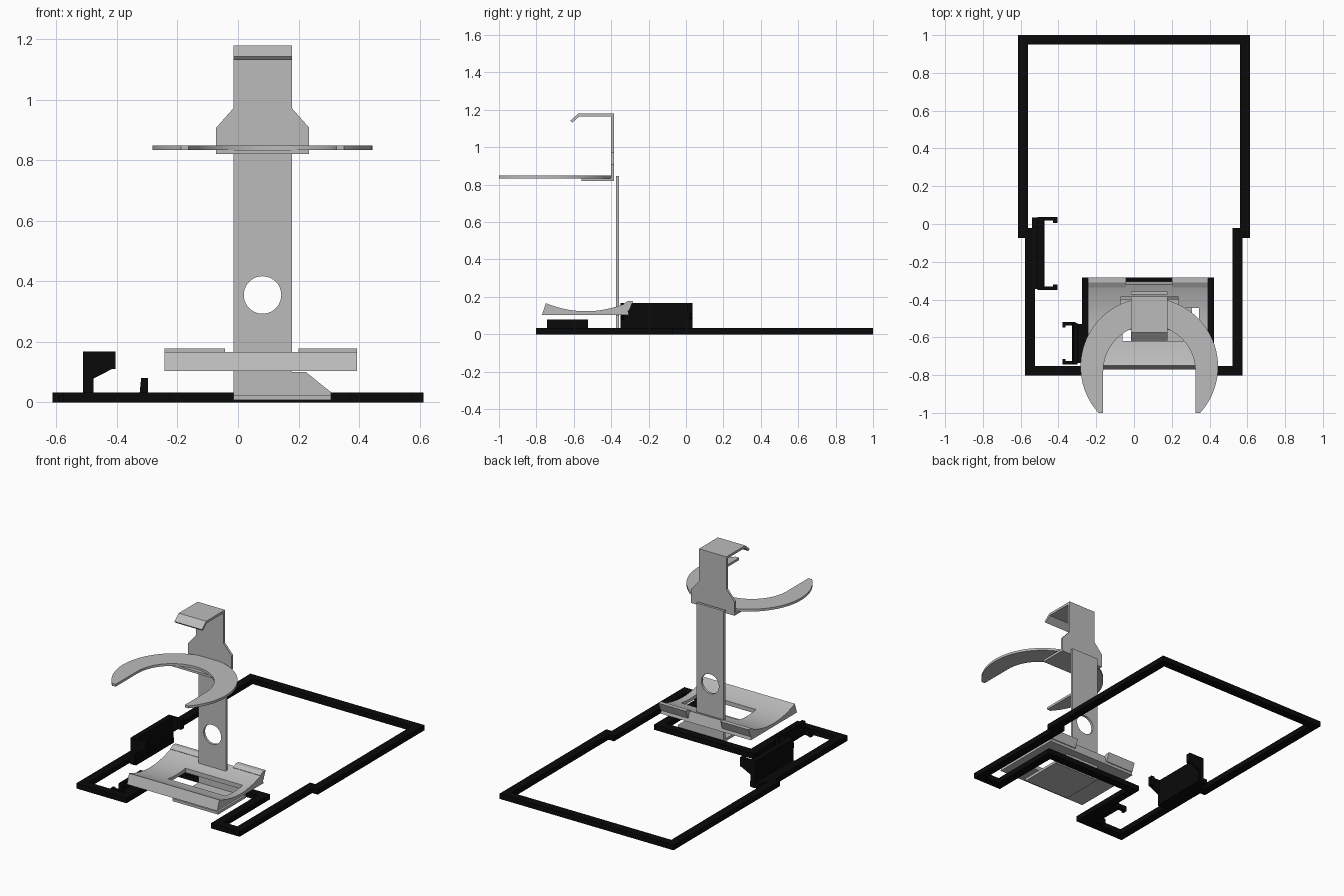
import bpy, bmesh, math
from mathutils import Vector

if "Cube" in bpy.data.objects:
    bpy.data.objects.remove(bpy.data.objects["Cube"])


def material(name, value):
    m = bpy.data.materials.new(name)
    m.diffuse_color = (value, value, value, 1)
    m.use_nodes = True
    m.node_tree.nodes["Principled BSDF"].inputs["Base Color"].default_value = m.diffuse_color
    return m


GREY = material("light grey metal", 0.5)
BLACK = material("matt black", 0.003)
X0, X1, CX = -0.015, 0.178, 0.081      # upright edges and centre


def finish(name, bm, mat):
    bmesh.ops.recalc_face_normals(bm, faces=bm.faces)
    me = bpy.data.meshes.new(name)
    bm.to_mesh(me)
    bm.free()
    me.materials.append(mat)
    ob = bpy.data.objects.new(name, me)
    bpy.context.collection.objects.link(ob)
    return ob


def prism(name, pts, axis, a, b, mat):
    """Extrude a 2D outline along an axis from a to b."""
    place = {"x": lambda p, t: (t, p[0], p[1]),
             "y": lambda p, t: (p[0], t, p[1]),
             "z": lambda p, t: (p[0], p[1], t)}[axis]
    bm = bmesh.new()
    lo = [bm.verts.new(place(p, a)) for p in pts]
    hi = [bm.verts.new(place(p, b)) for p in pts]
    bm.faces.new(lo)
    bm.faces.new(hi)
    n = len(pts)
    for i in range(n):
        j = (i + 1) % n
        bm.faces.new((lo[i], lo[j], hi[j], hi[i]))
    return finish(name, bm, mat)


def box(name, x, y, z, mat):
    return prism(name, [(x[0], y[0]), (x[1], y[0]), (x[1], y[1]), (x[0], y[1])],
                 "z", z[0], z[1], mat)


def cut(ob, cutter):
    cutter.hide_render = True
    mod = ob.modifiers.new("cut", "BOOLEAN")
    mod.operation, mod.solver, mod.object = "DIFFERENCE", "EXACT", cutter
    bpy.context.view_layer.objects.active = ob
    bpy.ops.object.modifier_apply(modifier="cut")
    bpy.data.objects.remove(cutter)


def smooth(ob):
    bpy.ops.object.select_all(action="DESELECT")
    ob.select_set(True)
    bpy.context.view_layer.objects.active = ob
    bpy.ops.object.shade_smooth_by_angle(angle=math.radians(30))


def arc(cx, cy, r, a0, a1, n):
    return [(cx + r * math.cos(math.radians(a0 + (a1 - a0) * i / n)),
             cy + r * math.sin(math.radians(a0 + (a1 - a0) * i / n)))
            for i in range(n + 1)]


def closed_wall(name, path, width, z0, z1, mat):
    """Mitred wall following a closed path."""
    bm = bmesh.new()
    rings = []
    n = len(path)
    for i in range(n):
        p, q, r = (Vector(path[k % n]) for k in (i - 1, i, i + 1))
        d1, d2 = (q - p).normalized(), (r - q).normalized()
        n1, n2 = Vector((-d1.y, d1.x)), Vector((-d2.y, d2.x))
        off = (n1 + n2) / (1 + n1.dot(n2)) * width / 2
        a, b = q + off, q - off
        rings.append([bm.verts.new((v.x, v.y, z))
                      for v, z in ((a, z0), (b, z0), (b, z1), (a, z1))])
    for i in range(n):
        s, t = rings[i], rings[(i + 1) % n]
        for k in range(4):
            m = (k + 1) % 4
            bm.faces.new((s[k], s[m], t[m], t[k]))
    return finish(name, bm, mat)


# Black base frame with a recess around the tray
closed_wall("base_frame", [
    (-0.587, 0.975), (0.587, 0.975), (0.587, -0.047), (0.548, -0.047),
    (0.548, -0.777), (0.398, -0.777), (0.398, -0.31), (-0.25, -0.31),
    (-0.25, -0.777), (-0.551, -0.777), (-0.551, -0.047), (-0.587, -0.047)],
    0.052, 0, 0.033, BLACK)

# Large side clip: back panel, end arms, inward hooks
box("large_clip_panel", (-0.512, -0.478), (-0.348, 0.034), (0, 0.168), BLACK)
box("large_clip_base", (-0.54, -0.475), (-0.345, 0.034), (0, 0.033), BLACK)
arm = [(-0.512, 0.0), (-0.483, 0.0), (-0.483, 0.076), (-0.405, 0.116),
       (-0.405, 0.168), (-0.512, 0.168)]
for tag, y, s in (("front", -0.35, 1), ("back", 0.036, -1)):
    prism("large_clip_arm_" + tag, arm, "y", y, y + s * 0.018, BLACK)
    box("large_clip_hook_" + tag, (-0.43, -0.405), sorted((y, y + s * 0.03)),
        (0.11, 0.168), BLACK)

# Small clip beside the recess
prism("small_clip_panel", [(-0.328, 0), (-0.298, 0), (-0.298, 0.08), (-0.32, 0.08)],
      "y", -0.743, -0.524, BLACK)
box("small_clip_base", (-0.32, -0.265), (-0.735, -0.53), (0, 0.033), BLACK)
for tag, y, s in (("front", -0.743, 1), ("back", -0.52, -1)):
    box("small_clip_arm_" + tag, (-0.378, -0.31), sorted((y, y + s * 0.018)),
        (0, 0.033), BLACK)
    box("small_clip_hook_" + tag, (-0.378, -0.362), sorted((y, y + s * 0.028)),
        (0, 0.033), BLACK)

# Curved tray with a rectangular opening
curve = []
for i in range(25):
    t = i / 24 * 2 - 1
    curve.append((-0.535 + 0.214 * t, 0.123 + 0.043 * t * t))
tray = prism("tray", [(-0.77, 0.103)] + curve + [(-0.305, 0.103)],
             "x", -0.243, 0.393, GREY)
cut(tray, box("tray_cutter", (-0.06, 0.345), (-0.62, -0.445), (0, 0.3), GREY))
smooth(tray)

# Raised lips at the back of the tray
lip = [(-0.33, 0.125), (-0.305, 0.125), (-0.283, 0.178), (-0.31, 0.178), (-0.335, 0.163)]
for tag, a, b in (("left", -0.243, -0.043), ("right", 0.2, 0.393)):
    prism("tray_lip_" + tag, lip, "x", a, b, GREY)

# Upright with a flared lower end, a round hole and a foot
upright = prism("upright", [(X0, 0.008), (0.308, 0.008), (0.308, 0.033), (0.225, 0.1),
                            (X1, 0.1), (X1, 0.845), (X0, 0.845)],
                "y", -0.374, -0.358, GREY)
cut(upright, prism("hole_cutter", arc(CX, 0.355, 0.062, 0, 360, 40)[:-1],
                   "y", -0.5, -0.2, GREY))
smooth(upright)
box("foot_plate", (X0, 0.308), (-0.64, -0.372), (0.008, 0.025), GREY)

# Upper bracket: tapered plate, flange and hook
prism("bracket_plate", [(-0.072, 0.82), (0.235, 0.82), (0.235, 0.908), (X1, 0.972),
                        (X1, 1.18), (X0, 1.18), (X0, 0.972), (-0.072, 0.908)],
      "y", -0.4, -0.385, GREY)
box("bracket_flange", (-0.072, 0.235), (-0.56, -0.39), (0.82, 0.834), GREY)
prism("bracket_hook", [(-0.39, 1.18), (-0.575, 1.18), (-0.618, 1.143), (-0.608, 1.132),
                       (-0.57, 1.165), (-0.39, 1.165)], "x", X0, X1, GREY)

# Open ring holder
cy, r = -0.755, 0.364
end = math.degrees(math.asin((-1.0 - cy) / r))
outline = arc(CX, cy, r, end, 180 - end, 56)
outline += [(CX - 0.244, -1.0)] + arc(CX, -0.78, 0.244, 180, 0, 36) + [(CX + 0.244, -1.0)]
smooth(prism("ring_holder", outline, "z", 0.834, 0.849, GREY))
